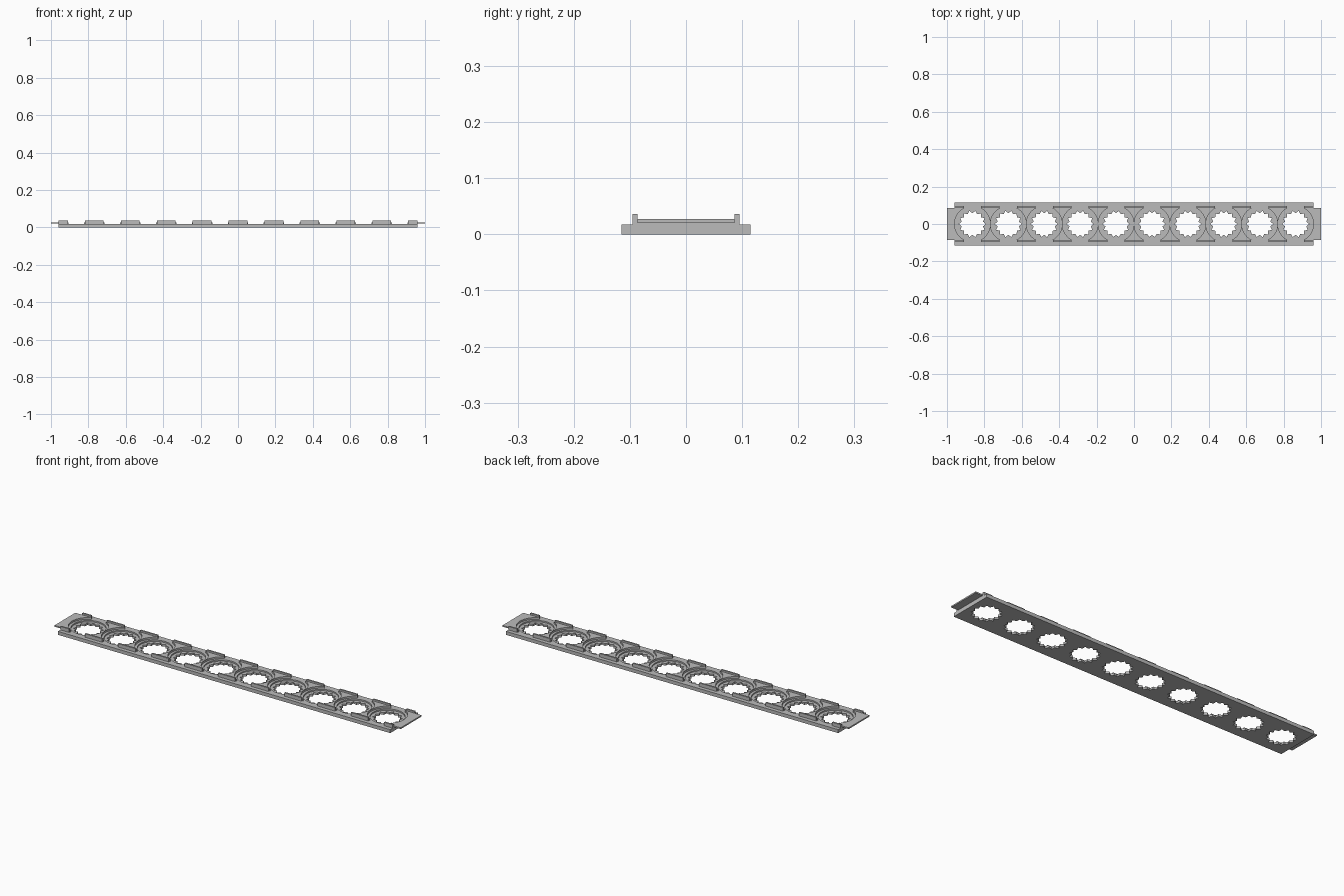
import bpy, bmesh
from math import sin, cos, pi

if "Cube" in bpy.data.objects:
    bpy.data.objects.remove(bpy.data.objects["Cube"])

HOLES, PITCH = 10, 0.192
HOLE_X = [(i - (HOLES - 1) / 2) * PITCH for i in range(HOLES)]
BASE_TOP, PLATE_TOP, RAIL_TOP = 0.018, 0.0275, 0.036
HALF_BASE = 0.96

grey = bpy.data.materials.new("plain grey")
grey.use_nodes = True
grey.diffuse_color = (0.5, 0.5, 0.5, 1)
grey.node_tree.nodes["Principled BSDF"].inputs["Base Color"].default_value = (0.5, 0.5, 0.5, 1)


def prism(bm, ring, offset):
    """Extrude a closed ring of points by an offset vector."""
    face = bm.faces.new([bm.verts.new(p) for p in ring])
    out = bmesh.ops.extrude_face_region(bm, geom=[face])
    moved = [v for v in out["geom"] if isinstance(v, bmesh.types.BMVert)]
    bmesh.ops.translate(bm, verts=moved, vec=offset)


def box(bm, x0, x1, y0, y1, z0, z1):
    prism(bm, [(x0, y0, z0), (x1, y0, z0), (x1, y1, z0), (x0, y1, z0)], (0, 0, z1 - z0))


def finish(name, bm):
    bmesh.ops.recalc_face_normals(bm, faces=bm.faces)
    mesh = bpy.data.meshes.new(name)
    bm.to_mesh(mesh)
    bm.free()
    mesh.materials.append(grey)
    obj = bpy.data.objects.new(name, mesh)
    bpy.context.collection.objects.link(obj)
    return obj


def cut_row(target, radii, z0, z1):
    """Cut a row of equal holes; the radii alternate around each outline."""
    bm = bmesh.new()
    n = len(radii)
    for x in HOLE_X:
        ring = [(x + r * cos(2 * pi * k / n), r * sin(2 * pi * k / n), z0)
                for k, r in enumerate(radii)]
        prism(bm, ring, (0, 0, z1 - z0))
    cutter = finish("hole_cutter", bm)
    cutter.hide_render = True
    mod = target.modifiers.new("holes", "BOOLEAN")
    mod.operation, mod.solver, mod.object = "DIFFERENCE", "EXACT", cutter
    bpy.context.view_layer.objects.active = target
    bpy.ops.object.modifier_apply(modifier=mod.name)
    bpy.data.objects.remove(cutter)


# Base strip with round recesses and toothed through holes
bm = bmesh.new()
box(bm, -HALF_BASE, HALF_BASE, -0.115, 0.115, 0, BASE_TOP)
base = finish("base_strip", bm)
cut_row(base, [0.083] * 56, 0.011, 0.05)
cut_row(base, [0.072, 0.058] * 14, -0.05, 0.05)

# Upper plate, with thin tabs reaching past both ends of the base
bm = bmesh.new()
profile = [(-HALF_BASE, BASE_TOP), (HALF_BASE, BASE_TOP), (HALF_BASE, 0.0205), (1, 0.0205),
           (1, PLATE_TOP), (-1, PLATE_TOP), (-1, 0.0205), (-HALF_BASE, 0.0205)]
prism(bm, [(x, -0.086, z) for x, z in profile], (0, 0.172, 0))
plate = finish("upper_plate", bm)
cut_row(plate, [0.0955] * 64, -0.05, 0.05)

# Rail segments between the holes, along both long sides
bm = bmesh.new()
for side in (-1, 1):
    y0, y1 = sorted((side * 0.086, side * 0.095))
    for i in range(HOLES + 1):
        x = (i - HOLES / 2) * PITCH
        box(bm, max(x - 0.05, -HALF_BASE), min(x + 0.05, HALF_BASE), y0, y1, BASE_TOP, RAIL_TOP)
rails = finish("side_rails", bm)

# Smooth the round walls and keep the edges sharp
for obj in (base, plate, rails):
    bpy.ops.object.select_all(action="DESELECT")
    obj.select_set(True)
    bpy.context.view_layer.objects.active = obj
    bpy.ops.object.shade_smooth_by_angle(angle=pi / 9)
